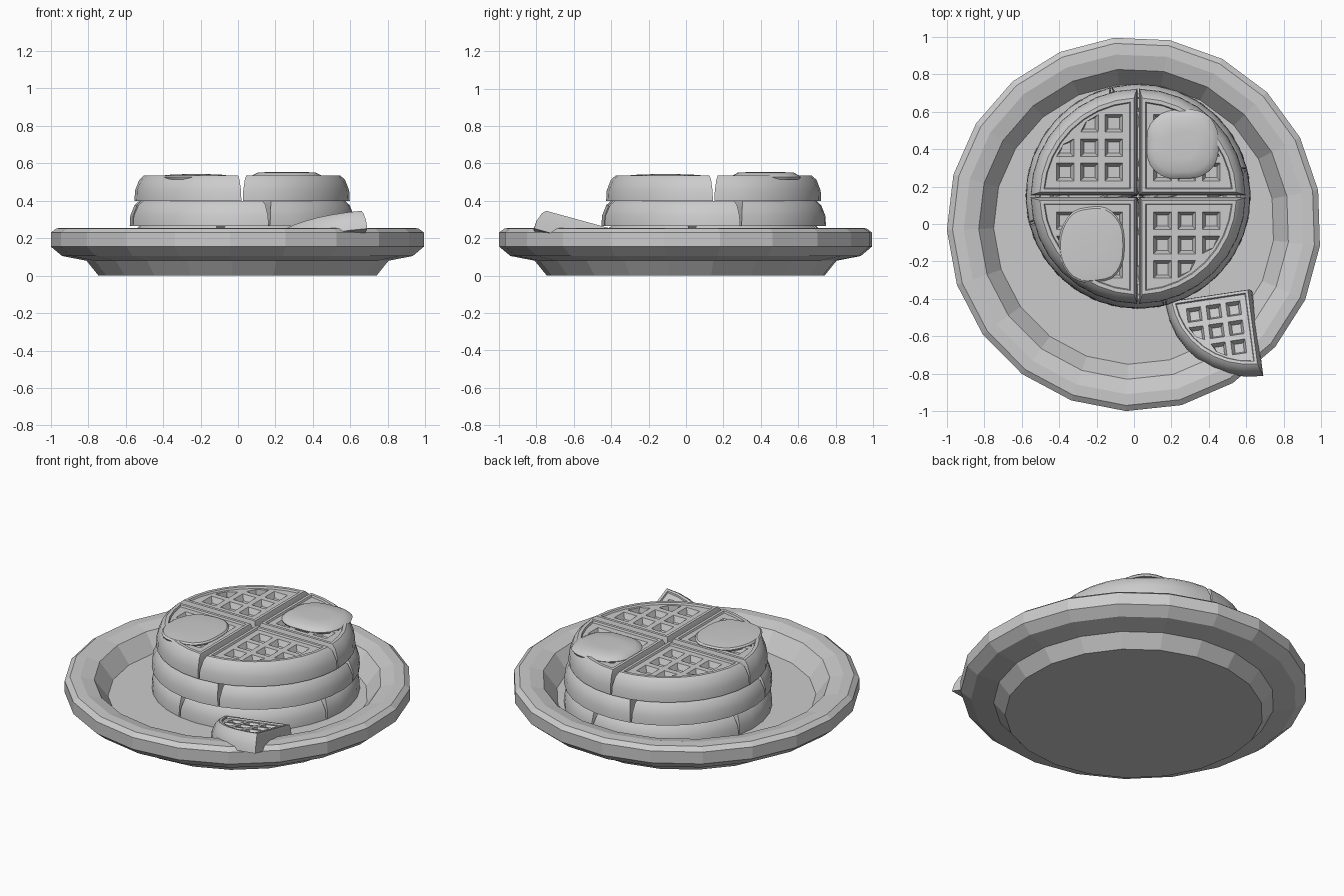
import bpy, bmesh, math, random
from math import sin, cos, pi, radians
from mathutils import Matrix, Vector

random.seed(4)
cube = bpy.data.objects.get("Cube")
if cube:
    bpy.data.objects.remove(cube, do_unlink=True)

GREY = (0.6, 0.6, 0.6, 1)
clay = bpy.data.materials.new("plain_grey")
clay.use_nodes = True
clay.diffuse_color = GREY
clay.node_tree.nodes["Principled BSDF"].inputs["Base Color"].default_value = GREY


def add_object(name, mesh, matrix=Matrix()):
    ob = bpy.data.objects.new(name, mesh)
    bpy.context.collection.objects.link(ob)
    ob.matrix_world = matrix
    return ob


def skin(bm, loops):
    """Join a stack of equal point loops and cap both ends."""
    rings = [[bm.verts.new(p) for p in loop] for loop in loops]
    n = len(rings[0])
    for low, high in zip(rings, rings[1:]):
        for i in range(n):
            j = (i + 1) % n
            bm.faces.new((low[i], low[j], high[j], high[i]))
    bm.faces.new(rings[0][::-1])
    bm.faces.new(rings[-1])


def finish(bm, name):
    bmesh.ops.recalc_face_normals(bm, faces=bm.faces)
    mesh = bpy.data.meshes.new(name)
    bm.to_mesh(mesh)
    bm.free()
    mesh.materials.append(clay)
    return mesh


# Plate: faceted lathe, outside up over the rim and down to the floor
SIDES = 21
plate_profile = [(0.745, 0), (0.81, 0.08), (0.94, 0.105), (1.0, 0.155), (1.0, 0.23),
                 (0.97, 0.253), (0.91, 0.255), (0.83, 0.235), (0.75, 0.13)]
bm = bmesh.new()
skin(bm, [[(r * cos(radians(10.4) + 2 * pi * i / SIDES),
            r * sin(radians(10.4) + 2 * pi * i / SIDES), z) for i in range(SIDES)]
          for r, z in plate_profile])
add_object("plate", finish(bm, "plate"))


# Waffle quarter: beveled sector with a raised border
def sector(r, gap, z, steps=8):
    start = math.asin(gap / r)
    span = pi / 2 - 2 * start
    arc = [(r * cos(start + span * i / steps), r * sin(start + span * i / steps), z)
           for i in range(steps + 1)]
    return [(gap, gap, z)] + arc


quarter_levels = [(0.575, 0.004, 0), (0.572, 0.006, 0.055), (0.55, 0.014, 0.112),
                  (0.525, 0.022, 0.135), (0.505, 0.04, 0.135), (0.5, 0.045, 0.124)]
bm = bmesh.new()
skin(bm, [sector(*level) for level in quarter_levels])
body = add_object("waffle_body", finish(bm, "waffle_body"))

# Tapered square pockets, kept inside the curved border
bm = bmesh.new()
for cx in (1, 2, 3):
    for cy in (1, 2, 3):
        if cx == cy == 3:
            continue
        loops = []
        for half, z in ((0.03, 0.09), (0.047, 0.124), (0.053, 0.136)):
            loop = []
            for sx, sy in ((-1, -1), (1, -1), (1, 1), (-1, 1)):
                p = Vector((cx * 0.13 + sx * half, cy * 0.13 + sy * half, 0))
                p *= min(1, 0.485 / p.length)
                loop.append((p.x, p.y, z))
            loops.append(loop)
        skin(bm, loops)
cutter = add_object("pocket_cutter", finish(bm, "pocket_cutter"))
cutter.hide_render = True

mod = body.modifiers.new("pockets", "BOOLEAN")
mod.operation = "DIFFERENCE"
mod.solver = "EXACT"
mod.object = cutter
depsgraph = bpy.context.evaluated_depsgraph_get()
quarter = bpy.data.meshes.new_from_object(body.evaluated_get(depsgraph))
quarter.name = "waffle_quarter"
for helper in (body, cutter):
    bpy.data.objects.remove(helper, do_unlink=True)

# Stack of three waffles, each turned and made of four quarters
smooth = []
layers = [("bottom", 0.13, -12, 1.045), ("middle", 0.265, 14, 1.045), ("top", 0.4, 0, 1.0)]
for label, z, turn, size in layers:
    for k in range(4):
        place = (Matrix.Translation((0.022, 0.148, z))
                 @ Matrix.Rotation(radians(turn + 90 * k), 4, "Z")
                 @ Matrix.Diagonal((size, size, 1, 1)))
        smooth.append(add_object(f"{label}_waffle_quarter_{k + 1}", quarter, place))

# Loose slice leaning on the rim
tilt = Vector((0, 0, 1)).rotation_difference(Vector((-0.11, 0.26, 1)))
place = (Matrix.Translation((0.635, -0.36, 0.128)) @ tilt.to_matrix().to_4x4()
         @ Matrix.Rotation(radians(188), 4, "Z") @ Matrix.Scale(0.82, 4))
smooth.append(add_object("loose_waffle_slice", quarter, place))


# Melted butter pats: low domes with a wobbly edge
def butter(name, x, y, width, depth, top):
    n = 32
    wobble = [1 + random.uniform(-0.04, 0.04) for _ in range(n)]
    wobble = [(wobble[i - 1] + wobble[i] * 2 + wobble[(i + 1) % n]) / 4 for i in range(n)]
    loops = []
    for f, z in ((0.97, 0.515), (1.0, 0.527), (0.95, 0.536), (0.8, top - 0.003), (0.4, top)):
        loop = []
        for i in range(n):
            a = 2 * pi * i / n
            square = (abs(cos(a)) ** 2.6 + abs(sin(a)) ** 2.6) ** (-1 / 2.6)
            r = f * square * (1 + (wobble[i] - 1) * f)
            loop.append((x + width / 2 * r * cos(a), y + depth / 2 * r * sin(a), z))
        loops.append(loop)
    bm = bmesh.new()
    skin(bm, loops)
    smooth.append(add_object(name, finish(bm, name)))


butter("front_butter", -0.222, -0.11, 0.35, 0.40, 0.542)
butter("back_butter", 0.258, 0.425, 0.385, 0.37, 0.554)

# Smooth the rounded parts, keeping edges crisp
bpy.ops.object.select_all(action="DESELECT")
for ob in smooth:
    ob.select_set(True)
bpy.context.view_layer.objects.active = smooth[0]
bpy.ops.object.shade_smooth_by_angle(angle=radians(30))
